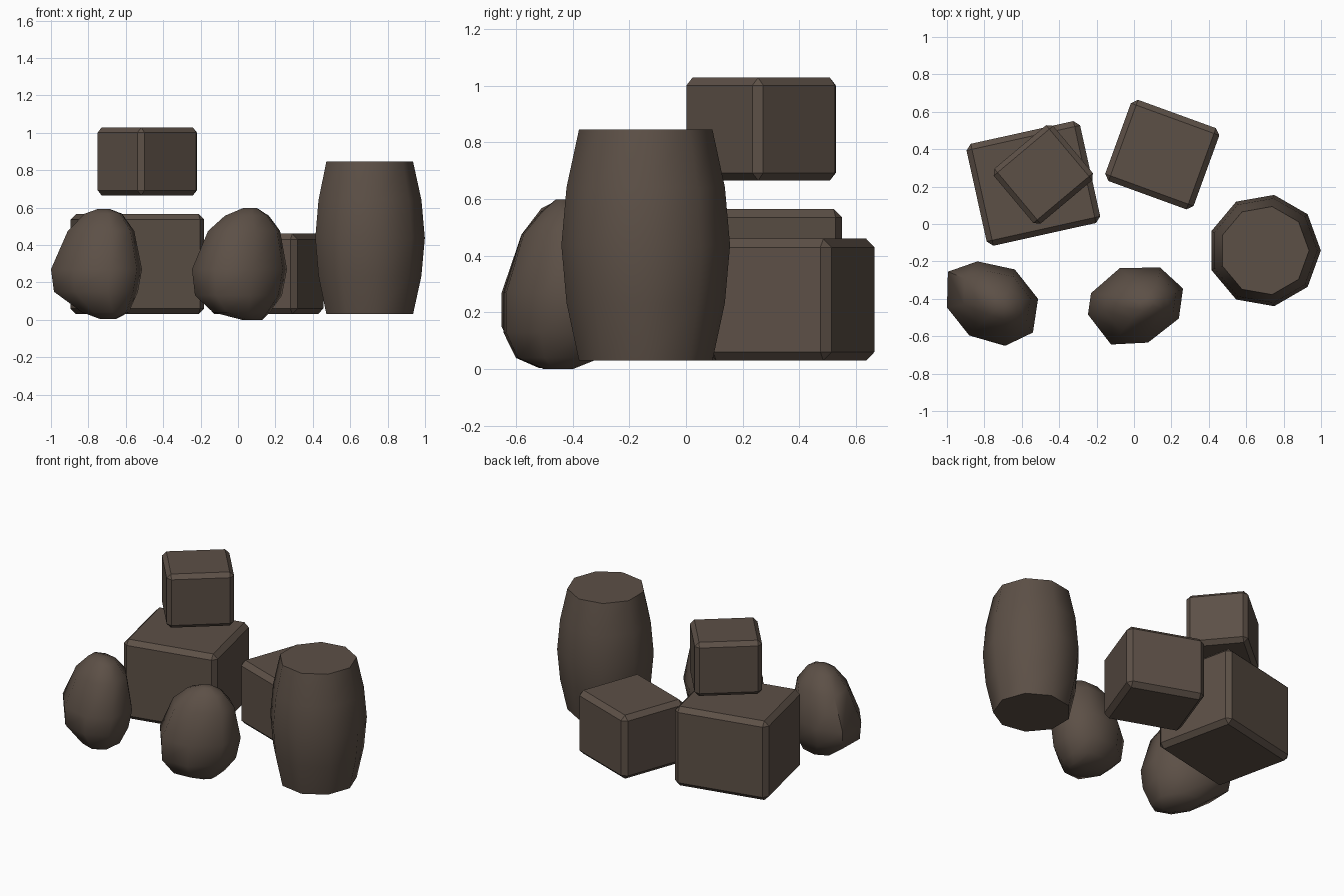
import bpy, bmesh, math
from mathutils import Matrix

if "Cube" in bpy.data.objects:
    bpy.data.objects.remove(bpy.data.objects["Cube"])

brown = bpy.data.materials.new("dark brown")
brown.diffuse_color = (0.108, 0.080, 0.062, 1)
brown.use_nodes = True
brown.node_tree.nodes["Principled BSDF"].inputs["Base Color"].default_value = brown.diffuse_color


def finish(bm, name, smooth_angle=None):
    bmesh.ops.recalc_face_normals(bm, faces=bm.faces)
    mesh = bpy.data.meshes.new(name)
    bm.to_mesh(mesh)
    bm.free()
    mesh.materials.append(brown)
    obj = bpy.data.objects.new(name, mesh)
    bpy.context.collection.objects.link(obj)
    if smooth_angle:
        bpy.ops.object.select_all(action='DESELECT')
        obj.select_set(True)
        bpy.context.view_layer.objects.active = obj
        bpy.ops.object.shade_smooth_by_angle(angle=math.radians(smooth_angle))
    return obj


def crate(name, x, y, z0, z1, w, d, turn, chamfer):
    bm = bmesh.new()
    bmesh.ops.create_cube(bm, size=1, matrix=Matrix.Diagonal((w, d, z1 - z0, 1)))
    bmesh.ops.bevel(bm, geom=bm.edges[:], offset=chamfer, segments=1,
                    affect='EDGES', profile=0.5)
    obj = finish(bm, name)
    obj.location = (x, y, (z0 + z1) / 2)
    obj.rotation_euler.z = math.radians(turn)


def loft(name, rings, smooth_angle):
    bm = bmesh.new()
    loops = [[bm.verts.new(p) for p in ring] for ring in rings]
    n = len(loops[0])
    for a, b in zip(loops, loops[1:]):
        for i in range(n):
            j = (i + 1) % n
            bm.faces.new((a[i], a[j], b[j], b[i]))
    bm.faces.new(loops[0][::-1])
    bm.faces.new(loops[-1])
    finish(bm, name, smooth_angle)


def rock(name, outline, levels):
    # fit the plan outline into the x and y range of each level
    xs, ys = zip(*outline)
    unit = [((x - min(xs)) / (max(xs) - min(xs)),
             (y - min(ys)) / (max(ys) - min(ys))) for x, y in outline]
    rings = [[(x0 + u * (x1 - x0), y0 + v * (y1 - y0), z) for u, v in unit]
             for z, x0, x1, y0, y1 in levels]
    loft(name, rings, 60)


# crates: two on the ground, one above the large crate
crate("large_crate", -0.538, 0.217, 0.03, 0.565, 0.622, 0.558, 12.5, 0.03)
crate("small_crate", -0.485, 0.265, 0.665, 1.028, 0.415, 0.384, 40, 0.027)
crate("medium_crate", 0.151, 0.371, 0.03, 0.46, 0.503, 0.462, -20, 0.03)

# nine-sided bulging barrel
barrel = []
for k in range(5):
    r = 0.239 + 0.063 * math.sin(math.pi * k / 4)
    barrel.append([(0.697 + r * math.cos(math.tau * i / 9),
                    -0.142 + r * math.sin(math.tau * i / 9),
                    0.03 + 0.815 * k / 4) for i in range(9)])
loft("barrel", barrel, 50)

# left rock
rock("left_rock",
     [(-.99, -.255), (-.995, -.446), (-.877, -.596), (-.684, -.65),
      (-.54, -.58), (-.513, -.4), (-.636, -.243), (-.834, -.2)],
     [(.005, -.74, -.65, -.52, -.40), (.04, -.834, -.583, -.60, -.30),
      (.15, -.984, -.535, -.65, -.215), (.27, -1, -.513, -.65, -.2),
      (.475, -.91, -.555, -.58, -.25), (.567, -.82, -.62, -.51, -.34),
      (.592, -.75, -.685, -.46, -.40)])

# middle rock
rock("middle_rock",
     [(-.23, -.37), (-.246, -.484), (-.123, -.644), (.075, -.634),
      (.24, -.505), (.262, -.345), (.14, -.233), (-.075, -.235)],
     [(0, .02, .13, -.50, -.40), (.04, -.134, .17, -.60, -.30),
      (.13, -.23, .235, -.644, -.25), (.27, -.246, .262, -.644, -.233),
      (.475, -.16, .225, -.58, -.28), (.556, -.07, .165, -.51, -.34),
      (.598, .03, .10, -.46, -.40)])
